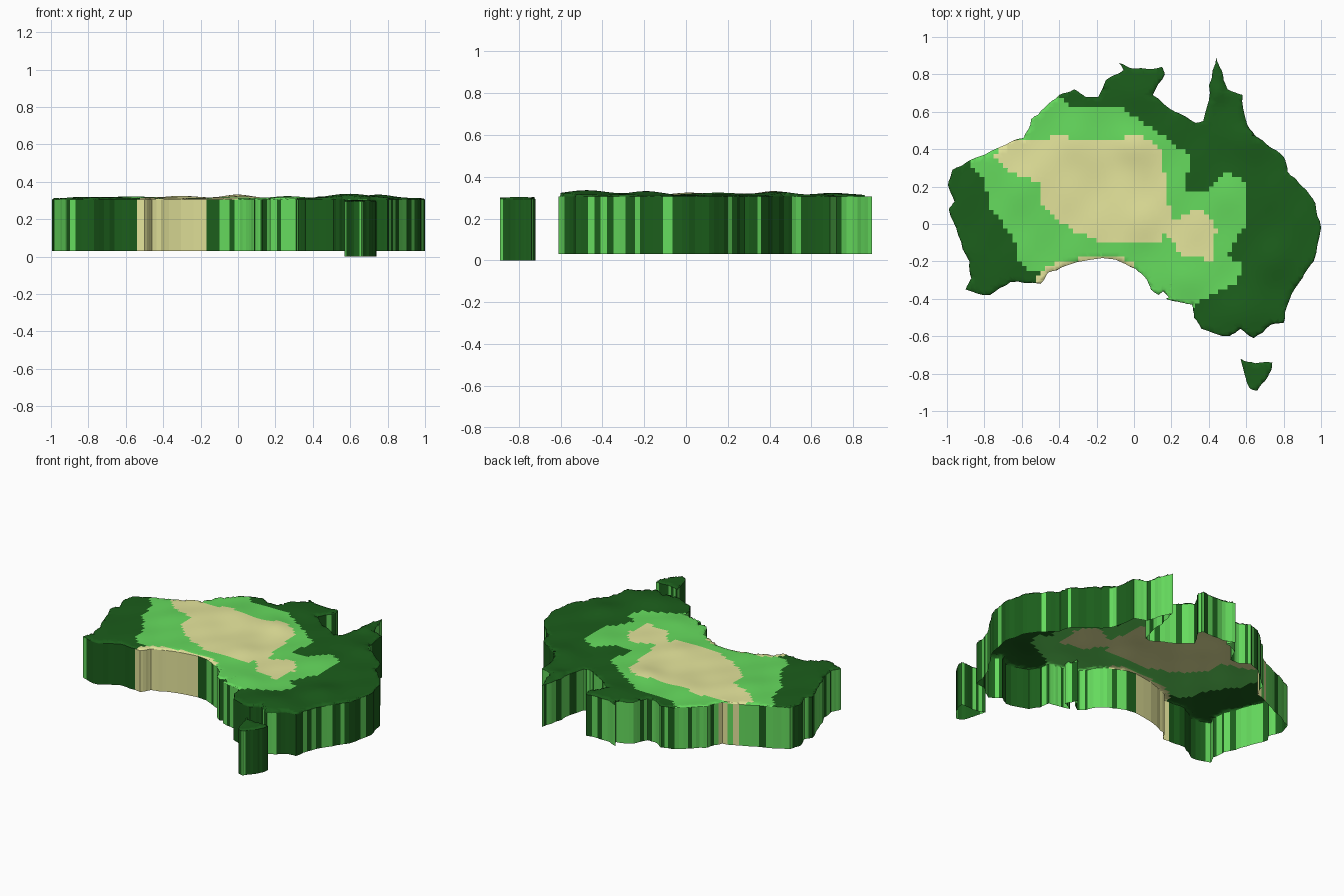
import bpy, bmesh, random, math
from mathutils import Vector
from mathutils.geometry import intersect_point_line

if "Cube" in bpy.data.objects:
    bpy.data.objects.remove(bpy.data.objects["Cube"])

random.seed(4)
CELL = 0.025

# coastlines, clockwise from the north-east cape
MAINLAND = [
    (.44, .89), (.47, .82), (.50, .72), (.58, .69), (.60, .55), (.65, .47), (.80, .36), (.82, .28),
    (.90, .20), (.97, .11), (1.0, -.02), (.96, -.20), (.90, -.29), (.83, -.41), (.80, -.53), (.73, -.54),
    (.64, -.61), (.57, -.56), (.51, -.60), (.36, -.56), (.32, -.50), (.31, -.43), (.25, -.42), (.17, -.40),
    (.235, -.37), (.20, -.29), (.18, -.34), (.13, -.38), (.09, -.35), (.07, -.30), (.01, -.24), (-.10, -.19),
    (-.37, -.225), (-.46, -.26), (-.50, -.32), (-.66, -.31), (-.77, -.38), (-.90, -.35), (-.87, -.29),
    (-.88, -.20), (-.94, -.06), (-.99, .08), (-.96, .12), (-.995, .21), (-.97, .29), (-.88, .34), (-.72, .41),
    (-.59, .46), (-.55, .56), (-.48, .62), (-.40, .69), (-.32, .72), (-.26, .68), (-.19, .68), (-.15, .77),
    (-.05, .81), (-.08, .86), (.0, .83), (.15, .84), (.165, .80), (.10, .69), (.22, .60), (.33, .54),
    (.37, .55), (.40, .66), (.42, .82)]
ISLAND = [(.57, -.72), (.65, -.745), (.74, -.74), (.73, -.79), (.70, -.84), (.66, -.89),
          (.62, -.88), (.59, -.80)]

# vegetation zones
GRASS = [(-.41, .70), (-.34, .62), (-.05, .62), (.03, .55), (.17, .46), (.30, .36), (.27, .18), (.38, .17),
         (.50, .28), (.60, .22), (.61, .02), (.50, -.16), (.58, -.22), (.54, -.32), (.43, -.37), (.33, -.43),
         (.2, -.5), (-.3, -.3), (-.51, -.26), (-.61, -.22), (-.65, -.06), (-.77, .08), (-.80, .24),
         (-.88, .33), (-.8, .5), (-.55, .75)]
DESERT = [(-.75, .37), (-.69, .29), (-.50, .22), (-.49, .10), (-.34, -.03), (-.13, -.11), (.14, -.09),
          (.17, -.04), (.26, -.18), (.42, -.19), (.44, -.03), (.38, .07), (.27, .06), (.20, .01), (.17, .24),
          (.14, .40), (.03, .48), (-.18, .44), (-.40, .47), (-.6, .44), (-.65, .5)]
BIGHT = [(.0, -.24), (-.10, -.20), (-.37, -.225), (-.46, -.26), (-.52, -.32)]

# hills: x, y, spread, height
HILLS = [(0, .02, .12, .012), (0, .42, .1, .02), (-.3, .42, .12, .013), (.6, -.48, .13, .026),
         (.75, -.2, .12, .018), (.6, .45, .1, .018), (.55, .15, .15, .012), (-.55, .2, .15, .010),
         (.45, .7, .05, .012), (-.02, .7, .1, .012), (.25, -.3, .1, .012), (-.75, -.2, .15, .008)]


def material(name, rgb):
    m = bpy.data.materials.new(name)
    m.diffuse_color = (*rgb, 1)
    m.use_nodes = True
    m.node_tree.nodes["Principled BSDF"].inputs["Base Color"].default_value = m.diffuse_color
    return m


MATS = [material("forest", (.011, .11, .011)), material("grass", (.13, .70, .11)),
        material("sand", (.78, .78, .33))]


def inside(p, poly):
    hit = False
    for (ax, ay), (bx, by) in zip(poly, poly[1:] + poly[:1]):
        if (ay > p[1]) != (by > p[1]) and p[0] < (bx - ax) * (p[1] - ay) / (by - ay) + ax:
            hit = not hit
    return hit


def near_bight(p, dist):
    for a, b in zip(BIGHT, BIGHT[1:]):
        a, b, q = Vector((*a, 0)), Vector((*b, 0)), Vector((p[0], p[1], 0))
        c, t = intersect_point_line(q, a, b)
        if 0 <= t <= 1 and (q - c).length < dist:
            return True
    return False


def zone(p):
    if inside(p, DESERT) or near_bight(p, .03):
        return 2
    return 1 if inside(p, GRASS) else 0


def wall_zone(p):
    x, y = p[0], p[1]
    if near_bight(p, .04) and x < -.18:
        return 2
    if -.75 < x < -.55 and .3 < y < .5:
        return random.choice((1, 2))
    if -.85 < x < -.45 and y < -.2:
        return 0
    if x > .3 and y < .5:
        chance = .25
    else:
        chance = .75
    return int(random.random() < chance)


def roughen(pts, times=2):
    # fractal midpoint displacement gives a ragged coast
    for _ in range(times):
        out = []
        for a, b in zip(pts, pts[1:] + pts[:1]):
            k = random.uniform(-.07, .07)
            out += [a, ((a[0] + b[0]) / 2 - (b[1] - a[1]) * k, (a[1] + b[1]) / 2 + (b[0] - a[0]) * k)]
        pts = out
    return pts


def relief(p):
    return .312 + .002 * math.sin(23 * p.x) * math.cos(19 * p.y) + sum(
        h * math.exp(-((p.x - x) ** 2 + (p.y - y) ** 2) / (s * s)) for x, y, s, h in HILLS)


def finish(name, bm):
    me = bpy.data.meshes.new(name)
    bm.to_mesh(me)
    bm.free()
    for m in MATS:
        me.materials.append(m)
    ob = bpy.data.objects.new(name, me)
    bpy.context.collection.objects.link(ob)


def land(name, coast, base, lift):
    coast = roughen(coast)[::-1]
    # top surface, sliced into a fine grid
    bm = bmesh.new()
    bm.faces.new([bm.verts.new((x, y, 0)) for x, y in coast])
    bmesh.ops.triangulate(bm, faces=bm.faces[:])
    for axis in (0, 1):
        no = Vector((1 - axis, axis, 0))
        for i in range(-40, 41):
            bmesh.ops.bisect_plane(bm, geom=bm.verts[:] + bm.edges[:] + bm.faces[:], dist=1e-5,
                                   plane_co=no * i * CELL, plane_no=no)
    for v in bm.verts:
        v.co.z = .305 + lift if v.is_boundary else relief(v.co) + lift
    for f in bm.faces:
        c = f.calc_center_median()
        f.material_index = zone([(math.floor(c[i] / CELL) + .5) * CELL for i in (0, 1)])
        f.smooth = True
    # cliff walls below the coast, open underneath
    wall = bmesh.new()
    n = len(coast)
    for i in range(n):
        a, b = coast[i], coast[(i + 1) % n]
        f = wall.faces.new([wall.verts.new((*p, z)) for p, z in
                            ((a, base), (b, base), (b, .305 + lift), (a, .305 + lift))])
        f.material_index = wall_zone(((a[0] + b[0]) / 2, (a[1] + b[1]) / 2))
    bmesh.ops.remove_doubles(wall, verts=wall.verts[:], dist=1e-5)
    finish(name + "_terrain", bm)
    finish(name + "_cliffs", wall)


land("mainland", MAINLAND, .03, 0)
land("southern_island", ISLAND, 0, -.01)
